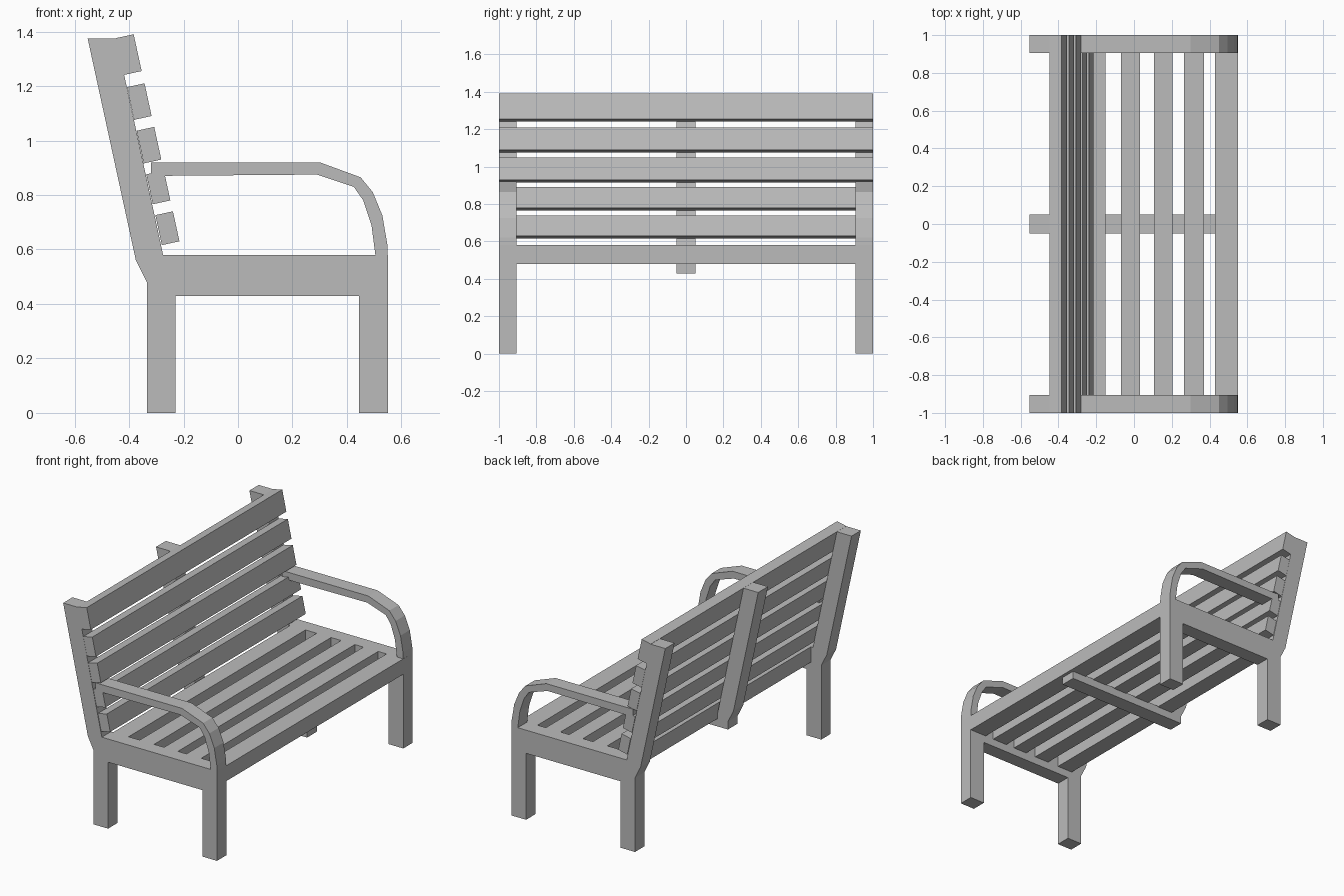
import bpy
import bmesh
from mathutils import Vector

cube = bpy.data.objects.get("Cube")
if cube:
    bpy.data.objects.remove(cube)

grey = bpy.data.materials.new("plain grey")
grey.use_nodes = True
COLOUR = (0.5, 0.5, 0.5, 1)
grey.diffuse_color = COLOUR
grey.node_tree.nodes["Principled BSDF"].inputs["Base Color"].default_value = COLOUR


def extrude_profile(name, points, y0, y1):
    """Extrude an (x, z) outline along y."""
    bm = bmesh.new()
    face = bm.faces.new([bm.verts.new((x, y0, z)) for x, z in points])
    result = bmesh.ops.extrude_face_region(bm, geom=[face])
    moved = [v for v in result["geom"] if isinstance(v, bmesh.types.BMVert)]
    bmesh.ops.translate(bm, verts=moved, vec=(0, y1 - y0, 0))
    bmesh.ops.recalc_face_normals(bm, faces=bm.faces)
    mesh = bpy.data.meshes.new(name)
    bm.to_mesh(mesh)
    bm.free()
    mesh.materials.append(grey)
    obj = bpy.data.objects.new(name, mesh)
    bpy.context.collection.objects.link(obj)
    return obj


# Leaning back post, shared by the ends and the middle
back_post = [(-0.275, 0.58), (-0.447, 1.375), (-0.552, 1.375),
             (-0.375, 0.56), (-0.335, 0.48)]

# End frame: two legs, seat rail and back post in one outline
end_frame = [(-0.335, 0), (-0.23, 0), (-0.23, 0.43), (0.445, 0.43),
             (0.445, 0), (0.55, 0), (0.55, 0.58)] + back_post

# Middle support: low beam under the slats joined to a back post
middle_support = [(-0.335, 0.43), (0.53, 0.43), (0.53, 0.485),
                  (-0.255, 0.485)] + back_post

# Curved armrest: outer edge, then inner edge
armrest = [(-0.32, 0.92), (0.3, 0.92), (0.45, 0.865), (0.495, 0.81),
           (0.53, 0.725), (0.548, 0.62), (0.55, 0.575),
           (0.505, 0.575), (0.49, 0.69), (0.46, 0.78), (0.425, 0.83),
           (0.29, 0.875), (-0.32, 0.87)]

for side, y0, y1 in (("right", -1, -0.905), ("left", 0.905, 1)):
    extrude_profile(side + "_end_frame", end_frame, y0, y1)
    extrude_profile(side + "_armrest", armrest, y0, y1)
extrude_profile("middle_support", middle_support, -0.05, 0.05)

# Seat slats
for i, (x0, x1) in enumerate([(-0.26, -0.15), (-0.07, 0.033), (0.105, 0.203),
                              (0.265, 0.37), (0.43, 0.55)]):
    extrude_profile(f"seat_slat_{i + 1}",
                    [(x0, 0.48), (x1, 0.48), (x1, 0.58), (x0, 0.58)],
                    -0.91, 0.91)

# Back slats, following the lean of the posts
lean = Vector((-0.212, 0.977))
inward = Vector((-0.977, -0.212)) * 0.066
for i, (z0, z1) in enumerate([(0.63, 0.74), (0.78, 0.89), (0.93, 1.05),
                              (1.09, 1.21), (1.255, 1.39)]):
    low = Vector((-0.215 - (z0 - 0.63) * 0.222, z0))
    high = low + lean * ((z1 - z0) / lean.y)
    extrude_profile(f"back_slat_{i + 1}",
                    [low, high, high + inward, low + inward], -1, 1)
